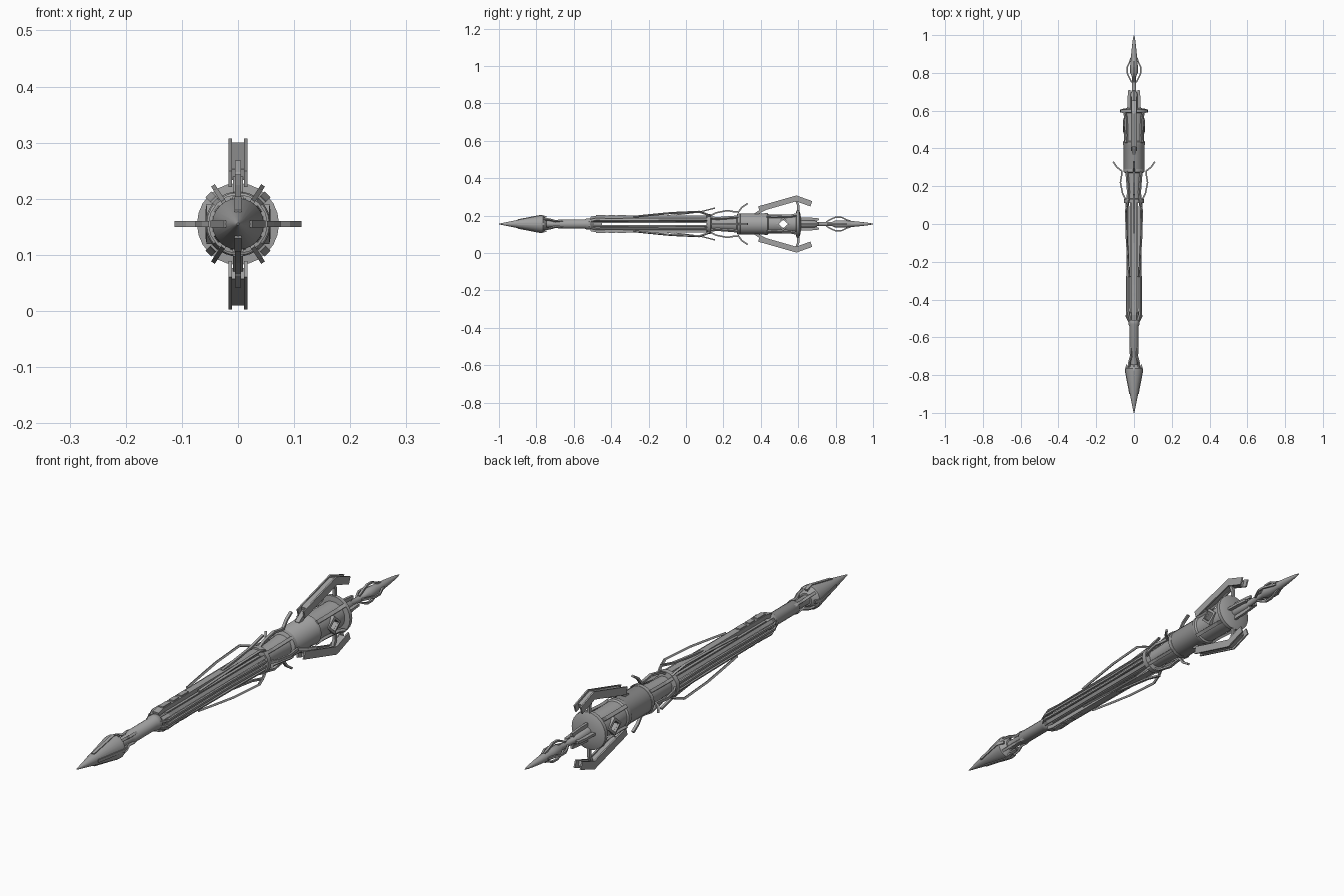
import bpy, bmesh, math
from mathutils import Vector, Matrix

if "Cube" in bpy.data.objects:
    bpy.data.objects.remove(bpy.data.objects["Cube"])

AX = 0.155  # height of the staff axis
steel = bpy.data.materials.new("steel grey")
steel.diffuse_color = (0.36, 0.36, 0.36, 1)
steel.use_nodes = True
steel.node_tree.nodes["Principled BSDF"].inputs["Base Color"].default_value = steel.diffuse_color


def finish(name, bm, smooth=False):
    bmesh.ops.recalc_face_normals(bm, faces=bm.faces)
    me = bpy.data.meshes.new(name)
    bm.to_mesh(me)
    bm.free()
    ob = bpy.data.objects.new(name, me)
    bpy.context.collection.objects.link(ob)
    me.materials.append(steel)
    if smooth:
        bpy.ops.object.select_all(action='DESELECT')
        ob.select_set(True)
        bpy.context.view_layer.objects.active = ob
        bpy.ops.object.shade_smooth_by_angle(angle=math.radians(35))
    return ob


def lathe(name, prof, n=24):
    """Revolve (y, radius) points round the staff axis."""
    bm = bmesh.new()
    rings = []
    for y, r in prof:
        rings.append([bm.verts.new((r * math.cos(2 * math.pi * i / n), y,
                                    AX + r * math.sin(2 * math.pi * i / n))) for i in range(n)])
    for a, b in zip(rings, rings[1:]):
        for i in range(n):
            bm.faces.new((a[i], a[(i + 1) % n], b[(i + 1) % n], b[i]))
    bm.faces.new(rings[0])
    bm.faces.new(rings[-1])
    return finish(name, bm, True)


def strip(name, path, thick, width, angles, side=0.0, closed=False):
    """Bent bar along (y, radius) points, repeated at the given angles."""
    bm = bmesh.new()
    n = len(path)
    pts = [Vector(p) for p in path]
    for ang in angles:
        a = math.radians(ang)
        out = Vector((math.cos(a), 0, math.sin(a)))
        tan = Vector((-math.sin(a), 0, math.cos(a)))
        rings = []
        for i, p in enumerate(pts):
            d0 = (p - pts[i - 1]).normalized() if i or closed else None
            d1 = (pts[(i + 1) % n] - p).normalized() if i < n - 1 or closed else None
            d = ((d0 or d1) + (d1 or d0)).normalized()
            nrm = Vector((-d.y, d.x))
            h = thick / 2 / max(0.5, abs(d.dot(d1 or d0)))
            ring = []
            for s, w in ((1, 1), (1, -1), (-1, -1), (-1, 1)):
                q = p + nrm * h * s
                v = out * q.y + tan * (side + w * width / 2) + Vector((0, q.x, AX))
                ring.append(bm.verts.new(v))
            rings.append(ring)
        pairs = list(zip(rings, rings[1:])) + ([(rings[-1], rings[0])] if closed else [])
        for r0, r1 in pairs:
            for k in range(4):
                bm.faces.new((r0[k], r0[(k + 1) % 4], r1[(k + 1) % 4], r1[k]))
        if not closed:
            bm.faces.new(rings[0])
            bm.faces.new(rings[-1])
    return finish(name, bm)


def diamond(bm, x, y, ry, rz):
    return [bm.verts.new((x, y + a * ry, AX + b * rz)) for a, b in ((1, 0), (0, 1), (-1, 0), (0, -1))]


CROSS = (0, 90, 180, 270)
DIAG = (45, 135, 225, 315)
UPDOWN = (90, 270)
SIDES = (0, 180)

# Spear head and its rear brackets
lathe("spear_head", [(-1, 0.002), (-0.96, 0.010), (-0.78, 0.046), (-0.765, 0.046), (-0.745, 0.024)])
strip("head_fins", [(-0.90, 0.021), (-0.775, 0.045), (-0.745, 0.037)], 0.008, 0.012, CROSS)
strip("head_brackets", [(-0.765, 0.038), (-0.73, 0.034), (-0.70, 0.022), (-0.67, 0.024), (-0.65, 0.020)],
      0.008, 0.010, DIAG)

# Front shaft and grip rings
lathe("front_shaft", [(-0.76, 0.018), (-0.68, 0.018), (-0.67, 0.025), (-0.54, 0.025), (-0.53, 0.030),
                      (-0.51, 0.030), (-0.50, 0.024), (-0.45, 0.022)], 16)

# Open grip made of long rails, with a slit along each side
strip("grip_spines", [(-0.51, 0.030), (-0.48, 0.036), (0.12, 0.038)], 0.016, 0.026, UPDOWN)
strip("grip_inner_rails", [(-0.47, 0.016), (0.14, 0.016)], 0.020, 0.040, UPDOWN)
strip("grip_corner_rails", [(-0.51, 0.028), (-0.48, 0.040), (-0.42, 0.037), (0.0, 0.040), (0.12, 0.042)],
      0.012, 0.014, (35, 145, 215, 325))
strip("grip_side_rails", [(-0.52, 0.026), (-0.49, 0.040), (-0.44, 0.038), (-0.10, 0.036), (0.12, 0.042)],
      0.008, 0.008, SIDES, 0.009)
strip("grip_side_rails_mirror", [(-0.52, 0.026), (-0.49, 0.040), (-0.44, 0.038), (-0.10, 0.036), (0.12, 0.042)],
      0.008, 0.008, SIDES, -0.009)
for i, (y0, y1) in enumerate(((-0.48, -0.43), (-0.415, -0.38), (-0.365, -0.32))):
    strip("grip_block_%d" % i, [(y0, 0.044), (y1, 0.044)], 0.010, 0.020, UPDOWN)

# Bowed rods that spring out of the grip near the collar
strip("bowed_rods", [(-0.28, 0.046), (-0.20, 0.056), (-0.08, 0.070), (0.07, 0.078), (0.11, 0.062), (0.13, 0.050)],
      0.008, 0.008, (57, 123, 237, 303))
strip("bowed_spikes", [(-0.10, 0.044), (0.0, 0.056), (0.08, 0.066), (0.155, 0.085)], 0.007, 0.010, UPDOWN)

# Collar and neck
lathe("collar", [(0.11, 0.038), (0.112, 0.053), (0.132, 0.053), (0.136, 0.034)], 16)
lathe("neck", [(0.12, 0.034), (0.20, 0.037), (0.27, 0.043), (0.275, 0.056), (0.29, 0.056), (0.30, 0.045)])
strip("neck_ribs", [(0.13, 0.046), (0.17, 0.042), (0.23, 0.048), (0.28, 0.054)], 0.010, 0.012, DIAG)

# Curved prongs round the neck
strip("prongs", [(0.13, 0.044), (0.16, 0.060), (0.22, 0.072), (0.255, 0.066), (0.28, 0.064),
                 (0.30, 0.090), (0.33, 0.110)], 0.008, 0.011, CROSS)

# Head barrel with diamond openings cut through both sides
barrel = lathe("barrel", [(0.28, 0.052), (0.285, 0.055), (0.415, 0.055), (0.42, 0.058), (0.435, 0.058),
                          (0.44, 0.052), (0.59, 0.052)], 32)
bm = bmesh.new()
ends = [diamond(bm, x, 0.52, 0.026, 0.022) for x in (-0.2, 0.2)]
for k in range(4):
    bm.faces.new((ends[0][k], ends[0][(k + 1) % 4], ends[1][(k + 1) % 4], ends[1][k]))
bm.faces.new(ends[0])
bm.faces.new(ends[1])
cutter = finish("window_cutter", bm)
cutter.hide_render = True
cutter.hide_viewport = True
cut = barrel.modifiers.new("windows", 'BOOLEAN')
cut.object = cutter
cut.solver = 'EXACT'

# Raised frames round the diamond openings
bm = bmesh.new()
for sx in (-1, 1):
    loops = [diamond(bm, sx * x, 0.52, ry, rz) for x, ry, rz in
             ((0.045, 0.027, 0.023), (0.058, 0.027, 0.023), (0.056, 0.040, 0.036), (0.036, 0.040, 0.036))]
    for j in range(4):
        a, b = loops[j], loops[(j + 1) % 4]
        for k in range(4):
            bm.faces.new((a[k], a[(k + 1) % 4], b[(k + 1) % 4], b[k]))
finish("window_frames", bm)

# Flange and braces along the barrel
lathe("flange", [(0.588, 0.052), (0.59, 0.073), (0.605, 0.073), (0.61, 0.060), (0.615, 0.030)], 24)
strip("barrel_braces", [(0.43, 0.058), (0.47, 0.056), (0.56, 0.060), (0.592, 0.070)], 0.010, 0.014, DIAG)

# Large swept wings above and below
WING = [(0.39, 0.080), (0.59, 0.137), (0.67, 0.108)]
for s in (-1, 1):
    strip("wing_plate_" + ("a" if s < 0 else "b"), WING, 0.030, 0.006, UPDOWN, s * 0.0135)
strip("wing_core", [(0.41, 0.088), (0.585, 0.135), (0.65, 0.112)], 0.020, 0.022, UPDOWN)
strip("wing_root", [(0.37, 0.050), (0.40, 0.070), (0.44, 0.090)], 0.016, 0.018, UPDOWN)
strip("wing_strut", [(0.60, 0.064), (0.60, 0.100), (0.59, 0.125)], 0.012, 0.012, UPDOWN)

# Rear hub, shaft and finial
strip("hub_fins", [(0.605, 0.030), (0.66, 0.029), (0.71, 0.024)], 0.012, 0.010, CROSS)
strip("hub_webs", [(0.605, 0.018), (0.70, 0.018)], 0.020, 0.006, CROSS)
lathe("rear_shaft", [(0.60, 0.020), (0.69, 0.018), (0.70, 0.012), (0.78, 0.011), (0.80, 0.020),
                     (0.84, 0.020), (0.92, 0.013), (0.98, 0.006), (1.0, 0.001)], 16)
strip("finial_hooks", [(0.75, 0.012), (0.785, 0.030), (0.80, 0.036), (0.83, 0.036), (0.86, 0.022), (0.88, 0.016)],
      0.007, 0.008, CROSS)
